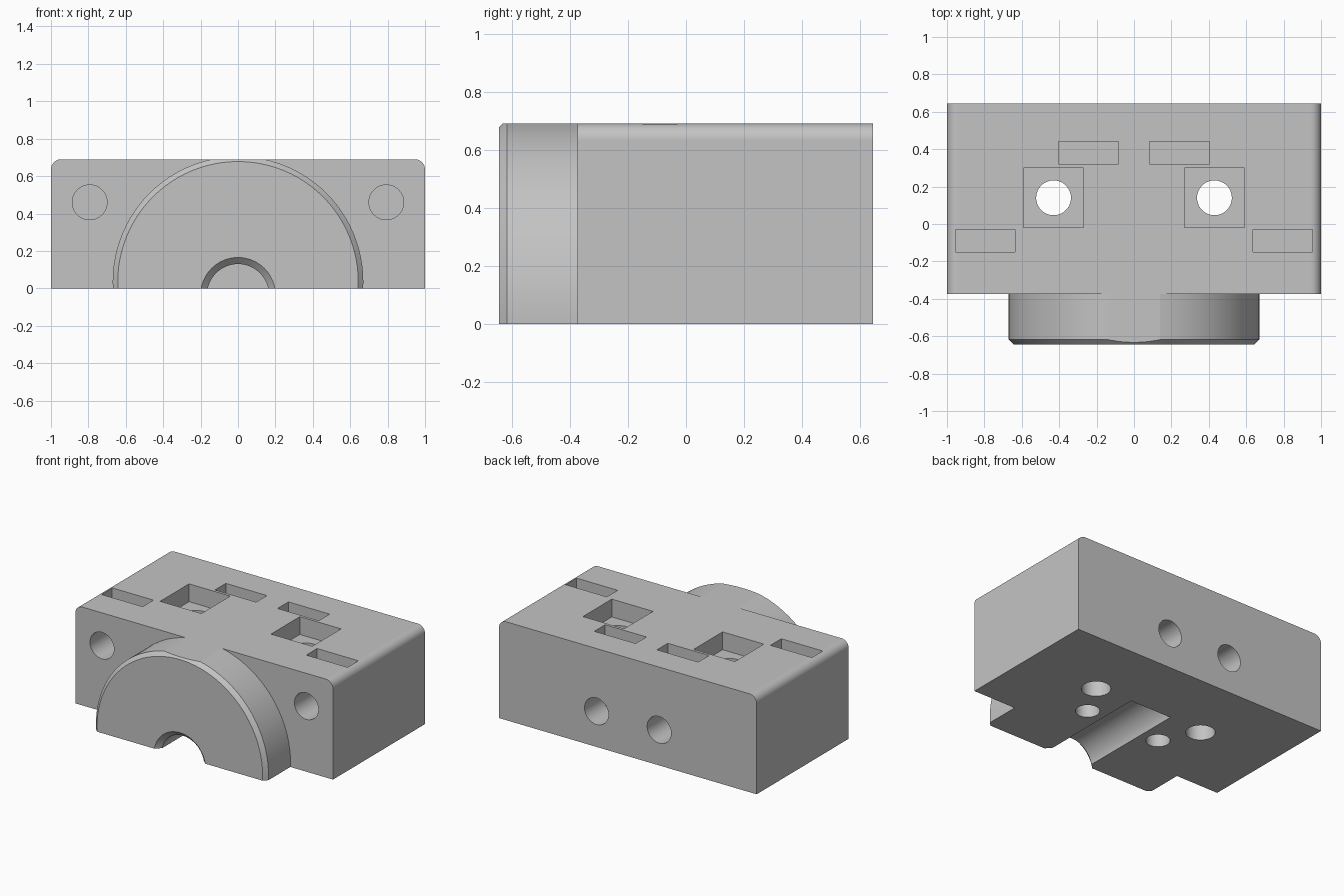
import bpy, bmesh
from math import cos, sin, pi

if "Cube" in bpy.data.objects:
    bpy.data.objects.remove(bpy.data.objects["Cube"], do_unlink=True)

TOP, BACK, FACE, NOSE = 0.69, 0.645, -0.375, -0.645
SEGMENTS = 96


def finish(name, bm):
    bmesh.ops.recalc_face_normals(bm, faces=bm.faces)
    mesh = bpy.data.meshes.new(name)
    bm.to_mesh(mesh)
    bm.free()
    obj = bpy.data.objects.new(name, mesh)
    bpy.context.collection.objects.link(obj)
    return obj


def box(name, x0, x1, y0, y1, z0, z1):
    bm = bmesh.new()
    bmesh.ops.create_cube(bm, size=1)
    for v in bm.verts:
        v.co.x = x1 if v.co.x > 0 else x0
        v.co.y = y1 if v.co.y > 0 else y0
        v.co.z = z1 if v.co.z > 0 else z0
    return finish(name, bm)


def turned(name, axis, centre, stations):
    """Round solid along y or z from (radius, position) stations."""
    bm = bmesh.new()
    rings = []
    for r, pos in stations:
        ring = []
        for i in range(SEGMENTS):
            a = 2 * pi * i / SEGMENTS
            u, v = centre[0] + r * cos(a), centre[1] + r * sin(a)
            ring.append(bm.verts.new((u, pos, v) if axis == "y" else (u, v, pos)))
        rings.append(ring)
    for a, b in zip(rings, rings[1:]):
        for i in range(SEGMENTS):
            j = (i + 1) % SEGMENTS
            bm.faces.new((a[i], a[j], b[j], b[i]))
    bm.faces.new(rings[0])
    bm.faces.new(rings[-1])
    return finish(name, bm)


def combine(target, tool, operation="DIFFERENCE"):
    mod = target.modifiers.new(tool.name, "BOOLEAN")
    mod.operation = operation
    mod.solver = "EXACT"
    mod.object = tool
    bpy.context.view_layer.objects.active = target
    bpy.ops.object.modifier_apply(modifier=mod.name)
    bpy.data.objects.remove(tool, do_unlink=True)


# Main block with rounded upper side edges
body = box("mount_block", -1, 1, FACE, BACK, 0, TOP)
bm = bmesh.new()
bm.from_mesh(body.data)
edges = [e for e in bm.edges
         if all(v.co.z > 0.5 for v in e.verts)
         and abs(e.verts[0].co.x - e.verts[1].co.x) < 0.01]
bmesh.ops.bevel(bm, geom=edges, offset=0.055, segments=10, profile=0.5, affect="EDGES")
bm.to_mesh(body.data)
bm.free()

# Chamfered half-round boss, trimmed flat above and below
boss = turned("front_boss", "y", (0, 0.035),
              [(0.643, NOSE), (0.67, -0.618), (0.67, -0.2)])
combine(boss, box("boss_trim", -1, 1, -1, 1, 0, TOP), "INTERSECT")
combine(body, boss, "UNION")

# Blind centre bore with a chamfered mouth
combine(body, turned("bore", "y", (0, -0.035),
                     [(0.21, NOSE - 0.01), (0.165, -0.61), (0.165, 0.165)]))

for s in (-1, 1):
    def pocket(name, x, y, half_x, half_y, floor):
        combine(body, box(name, s * x - half_x, s * x + half_x,
                          y - half_y, y + half_y, floor, 1))

    # Vertical bolt holes with square recesses
    pocket("square_recess", 0.43, 0.14, 0.16, 0.16, 0.565)
    combine(body, turned("bolt_hole", "z", (s * 0.43, 0.14), [(0.093, -0.1), (0.093, 1)]))
    # Nut slots for the front and back screw holes
    pocket("front_nut_slot", 0.795, -0.09, 0.16, 0.06, 0.3)
    pocket("back_nut_slot", 0.243, 0.38, 0.16, 0.06, 0.09)
    # Front, back and underside screw holes
    combine(body, turned("front_hole", "y", (s * 0.793, 0.46), [(0.093, -1), (0.093, 0.1)]))
    combine(body, turned("back_hole", "y", (s * 0.243, 0.25), [(0.093, 0.2), (0.093, 1)]))
    combine(body, turned("underside_hole", "z", (s * 0.29, -0.11), [(0.077, -0.1), (0.077, 0.3)]))

# Single grey finish
grey = bpy.data.materials.new("plain_grey")
grey.use_nodes = True
colour = (0.55, 0.55, 0.55, 1)
grey.diffuse_color = colour
grey.node_tree.nodes["Principled BSDF"].inputs["Base Color"].default_value = colour
body.data.materials.clear()
body.data.materials.append(grey)

# Smooth curved walls, keep flat walls flat
bpy.ops.object.select_all(action="DESELECT")
body.select_set(True)
bpy.context.view_layer.objects.active = body
bpy.ops.object.shade_smooth_by_angle(angle=pi / 9)
for p in body.data.polygons:
    p.material_index = 0
    if max(abs(c) for c in p.normal) > 0.9999:
        p.use_smooth = False
